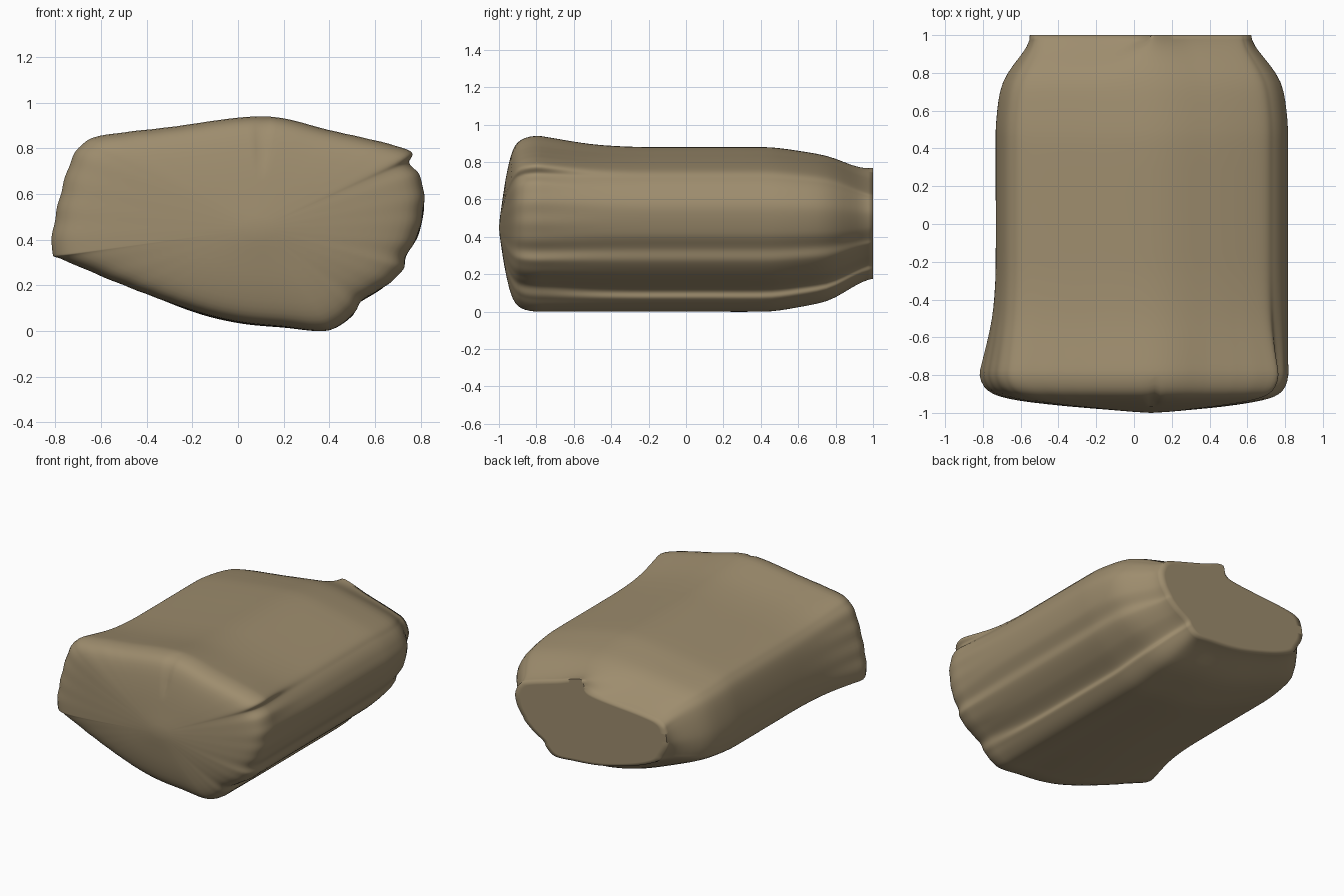
import bpy, bmesh, math
from mathutils import Vector

if "Cube" in bpy.data.objects:
    bpy.data.objects.remove(bpy.data.objects["Cube"])

# Cross-section at the flared front rim (x, z), from the lower left over the top
FRONT = [(-.815, .345), (-.80, .50), (-.745, .71), (-.69, .81), (-.60, .855), (-.30, .893),
         (.11, .94), (.40, .88), (.735, .797), (.752, .735), (.795, .68), (.815, .58),
         (.79, .43), (.735, .325), (.72, .265), (.65, .20), (.545, .135), (.50, .07),
         (.39, .002), (.20, .018), (0, .04), (-.20, .09), (-.50, .20), (-.76, .31)]
# Matching cross-section of the straight body
BODY = [(-.72, .36), (-.73, .50), (-.69, .68), (-.64, .76), (-.55, .80), (-.28, .84),
        (.11, .88), (.40, .835), (.66, .765), (.74, .71), (.79, .64), (.815, .55),
        (.79, .42), (.74, .335), (.715, .265), (.63, .185), (.52, .115), (.50, .065),
        (.39, .002), (.20, .015), (0, .035), (-.20, .085), (-.46, .19), (-.67, .29)]
# Matching outline of the pinched back end, with a small nub on the top ridge
BACK = [(-.51, .40), (-.55, .48), (-.54, .57), (-.50, .62), (-.36, .645), (.05, .685),
        (.11, .768), (.30, .71), (.53, .64), (.585, .61), (.61, .57), (.62, .52),
        (.60, .45), (.56, .39), (.54, .36), (.48, .31), (.40, .26), (.375, .22),
        (.31, .178), (.17, .185), (.01, .20), (-.14, .23), (-.34, .29), (-.47, .35)]
# Rows of y, flare amount, x scale, z scale
ROWS = [(-.995, 1, .12, .12), (-.98, 1, .35, .35), (-.965, 1, .55, .55), (-.945, 1, .74, .74),
        (-.925, 1, .86, .86), (-.90, 1, .935, .935), (-.86, 1, .98, .98), (-.80, 1, 1, 1),
        (-.74, .88, 1, 1), (-.66, .65, 1, 1), (-.56, .38, 1, 1), (-.45, .17, 1, 1),
        (-.30, .03, 1, 1), (-.15, 0, 1, 1), (.15, 0, 1, 1), (.40, 0, 1, 1), (.50, 0, 1, .985),
        (.60, 0, .99, .95), (.70, 0, .97, .91), (.80, 0, .93, .855), (.88, 0, .88, .79),
        (.94, 0, .825, .735), (1, 0, .76, .68)]


def spline(a, b, c, d, t):
    """Catmull-Rom point between b and c."""
    return tuple(.5 * (2 * q + (r - p) * t + (2 * p - 5 * q + 4 * r - s) * t * t
                       + (3 * q - p - 3 * r + s) * t ** 3) for p, q, r, s in zip(a, b, c, d))


def smooth_loop(p, steps=10):
    n = len(p)
    return [Vector(spline(p[i - 1], p[i], p[(i + 1) % n], p[(i + 2) % n], k / steps))
            for i in range(n) for k in range(steps)]


def smooth_rows(p, steps=2):
    last = len(p) - 1
    out = [spline(p[max(i - 1, 0)], p[i], p[i + 1], p[min(i + 2, last)], k / steps)
           for i in range(last) for k in range(steps)]
    return out + [p[-1]]


front, body, back = smooth_loop(FRONT), smooth_loop(BODY), smooth_loop(BACK)
count = len(front)
verts, faces = [], []
rows = smooth_rows(ROWS)
for y, flare, sx, sz in rows:
    centre = Vector((.09, .45)) if y < 0 else Vector((.035, .475))
    pinch = min(1, max(0, (y - .72) / .28)) ** 2
    for f, b, e in zip(front, body, back):
        d = b.lerp(f, flare) - centre
        angle = math.atan2(d.y, d.x)
        if y < -.8:
            # the front face relaxes to a plain oval towards its middle
            oval = 1 / math.hypot(math.cos(angle) / .72, math.sin(angle) / .44)
            d = d.lerp(d.normalized() * oval, min(1, (1 - sx) * 1.2))
        # gathered cloth ripples on the sides of the front
        ripple = 1 + .0025 * flare * math.sin(44 * angle) * math.cos(angle) ** 2
        p = centre + Vector((d.x * sx, d.y * sz)) * ripple
        p = p.lerp(e, pinch)
        # narrow tuck at the top of the front
        tuck = .015 * math.exp(-((p.x - .11) / .012) ** 2) if y < -.8 and p.y > .75 else 0
        verts.append((p.x, y + tuck, p.y))

# Inset rings on the flat back
for s in (.93, .5):
    for e in back:
        verts.append((.035 + (e.x - .035) * s, 1, .45 + (e.y - .45) * s))
total = len(rows) + 2

# Skin between rings, then close both ends
for r in range(total - 1):
    for i in range(count):
        a, b = r * count + i, r * count + (i + 1) % count
        faces.append((a, b, b + count, a + count))
for start, tip in ((0, (.09, -1, .45)), ((total - 1) * count, (.035, 1, .45))):
    verts.append(tip)
    for i in range(count):
        a, b = start + i, start + (i + 1) % count
        faces.append((b, a, len(verts) - 1) if start == 0 else (a, b, len(verts) - 1))

mesh = bpy.data.meshes.new("cushion_body")
mesh.from_pydata(verts, [], faces)
bm = bmesh.new()
bm.from_mesh(mesh)
bmesh.ops.recalc_face_normals(bm, faces=bm.faces)
bm.to_mesh(mesh)
bm.free()
obj = bpy.data.objects.new("cushion_body", mesh)
bpy.context.collection.objects.link(obj)
mat = bpy.data.materials.new("tan_cloth")
mat.diffuse_color = (.34, .265, .155, 1)
mat.use_nodes = True
mat.node_tree.nodes["Principled BSDF"].inputs["Base Color"].default_value = mat.diffuse_color
mesh.materials.append(mat)

bpy.context.view_layer.objects.active = obj
obj.select_set(True)
bpy.ops.object.shade_smooth_by_angle(angle=math.radians(85))
